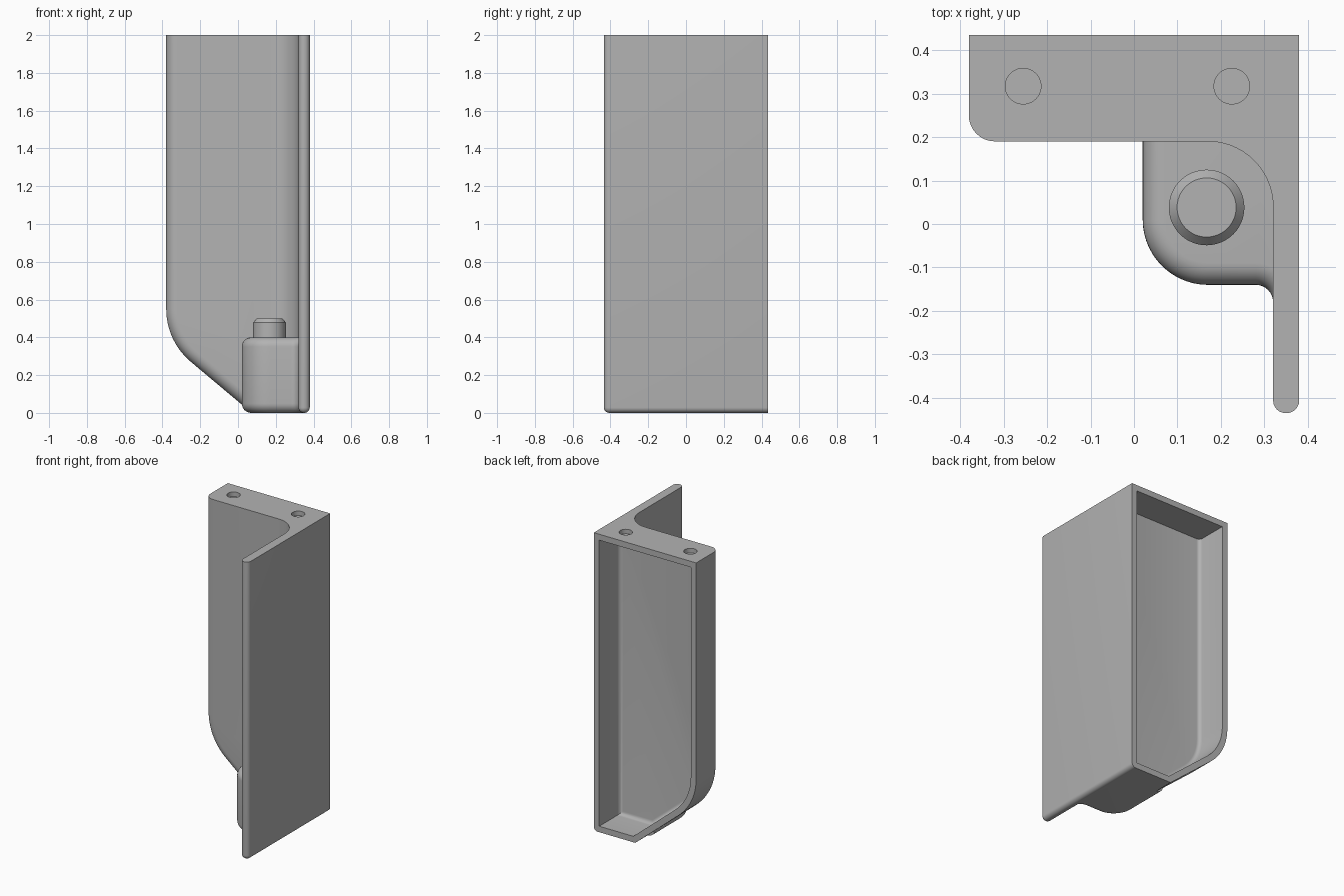
import bpy, bmesh
from math import cos, sin, tan, pi, radians

if "Cube" in bpy.data.objects:
    bpy.data.objects.remove(bpy.data.objects["Cube"])

grey = bpy.data.materials.new("plain grey")
grey.use_nodes = True
colour = (0.45, 0.45, 0.45, 1)
grey.diffuse_color = colour
grey.node_tree.nodes["Principled BSDF"].inputs["Base Color"].default_value = colour


def finish(name, bm):
    bmesh.ops.recalc_face_normals(bm, faces=bm.faces)
    mesh = bpy.data.meshes.new(name)
    bm.to_mesh(mesh)
    bm.free()
    mesh.materials.append(grey)
    ob = bpy.data.objects.new(name, mesh)
    bpy.context.collection.objects.link(ob)
    return ob


def loft(name, rings):
    """Skin a stack of equal-length rings and cap both ends."""
    bm = bmesh.new()
    rows = [[bm.verts.new(p) for p in ring] for ring in rings]
    n = len(rows[0])
    for a, b in zip(rows, rows[1:]):
        for i in range(n):
            j = (i + 1) % n
            bm.faces.new((a[i], a[j], b[j], b[i]))
    bm.faces.new(rows[0])
    bm.faces.new(rows[-1])
    return finish(name, bm)


def arc(cx, cy, r, start, end, steps=14):
    angles = [radians(start + (end - start) * i / steps) for i in range(steps + 1)]
    return [(cx + r * cos(a), cy + r * sin(a)) for a in angles]


def fillet(r, steps=8):
    """Pairs of (inset, height) along a quarter round."""
    ts = [pi / 2 * i / steps for i in range(steps + 1)]
    return [(r * (1 - sin(t)), r * (1 - cos(t))) for t in ts]


def combine(target, tool, operation):
    mod = target.modifiers.new("combine", "BOOLEAN")
    mod.operation = operation
    mod.solver = "EXACT"
    mod.object = tool
    bpy.context.view_layer.objects.active = target
    bpy.ops.object.modifier_apply(modifier=mod.name)
    bpy.data.objects.remove(tool)


def back_outline(y, d, right, top):
    """Back section: straight sides, rounded shoulder and sloping foot."""
    curve = arc(-0.015, 0.55, 0.365 - d, 230, 180)
    ex, ez = curve[0]
    foot = ex + (ez - d) / tan(radians(40))
    pts = [(right, top), (right, d), (foot, d)] + curve + [(d - 0.38, top)]
    return [(x, y, z) for x, z in pts]


def boss_outline(z, d):
    """Block plan: rounded outer corner and a hollow blend into the side plate."""
    pts = [(0.35, 0.3), (0.02 + d, 0.3)]
    pts += arc(0.17, 0.01, 0.15 - d, 180, 270)
    pts += [(min(x, 0.35), y) for x, y in arc(0.28, -0.18, 0.04 + d, 90, 0)]
    pts.append((0.35, -0.2))
    return [(x, y, z) for x, y in pts]


# Back section with a rounded front edge
rings = [back_outline(0.19 + h, d, 0.35, 2) for d, h in fillet(0.06)]
body = loft("bracket_body", rings + [back_outline(0.435, 0, 0.35, 2)])

# Side plate with rounded front and bottom edges
bm = bmesh.new()
bmesh.ops.create_cube(bm, size=1)
for v in bm.verts:
    v.co.x = 0.35 + v.co.x * 0.06
    v.co.y *= 0.87
    v.co.z = 1 + v.co.z * 2
rounded = []
for e in bm.edges:
    a, b = (v.co for v in e.verts)
    front = a.y < 0 and b.y < 0
    low = a.z < 1 and b.z < 1
    along_x = abs(a.x - b.x) > 0.01
    if (front and low) or ((front or low) and not along_x):
        rounded.append(e)
bmesh.ops.bevel(bm, geom=rounded, offset=0.029, segments=6, profile=0.5,
                affect="EDGES", clamp_overlap=True)
combine(body, finish("side_plate", bm), "UNION")

# Inside corner blend
corner = [(0.35, 0.25), (0.17, 0.25)] + arc(0.17, 0.04, 0.15, 90, 0) + [(0.35, 0.04)]
combine(body, loft("corner_blend", [[(x, y, z) for x, y in corner] for z in (0.2, 2)]),
        "UNION")

# Foot block with rounded top and bottom edges
low = [boss_outline(h, d) for d, h in fillet(0.05)]
high = [boss_outline(0.4 - h, d) for d, h in reversed(fillet(0.05))]
combine(body, loft("foot_block", low + high), "UNION")

# Pocket open at the back, with a small round at its floor
rings = [back_outline(0.22 + h, 0.04 + d, 0.34 - d, 1.96) for d, h in fillet(0.025, 5)]
combine(body, loft("pocket", rings + [back_outline(0.5, 0.04, 0.34, 1.96)]),
        "DIFFERENCE")


def turned(name, x, y, steps):
    """Round part from (radius, height) steps."""
    return loft(name, [[(px, py, z) for px, py in arc(x, y, r, 0, 352.5, 47)]
                       for r, z in steps])


# Shallow holes in the top
for x in (-0.255, 0.225):
    combine(body, turned("hole", x, 0.317, [(0.041, 1.97), (0.041, 2.1)]), "DIFFERENCE")

# Chamfered peg on the foot block
peg = turned("peg", 0.167, 0.038, [(0.087, 0.38), (0.087, 0.478), (0.068, 0.5)])

bpy.ops.object.select_all(action="DESELECT")
for ob in (body, peg):
    ob.select_set(True)
bpy.context.view_layer.objects.active = body
bpy.ops.object.shade_smooth_by_angle(angle=radians(30))
